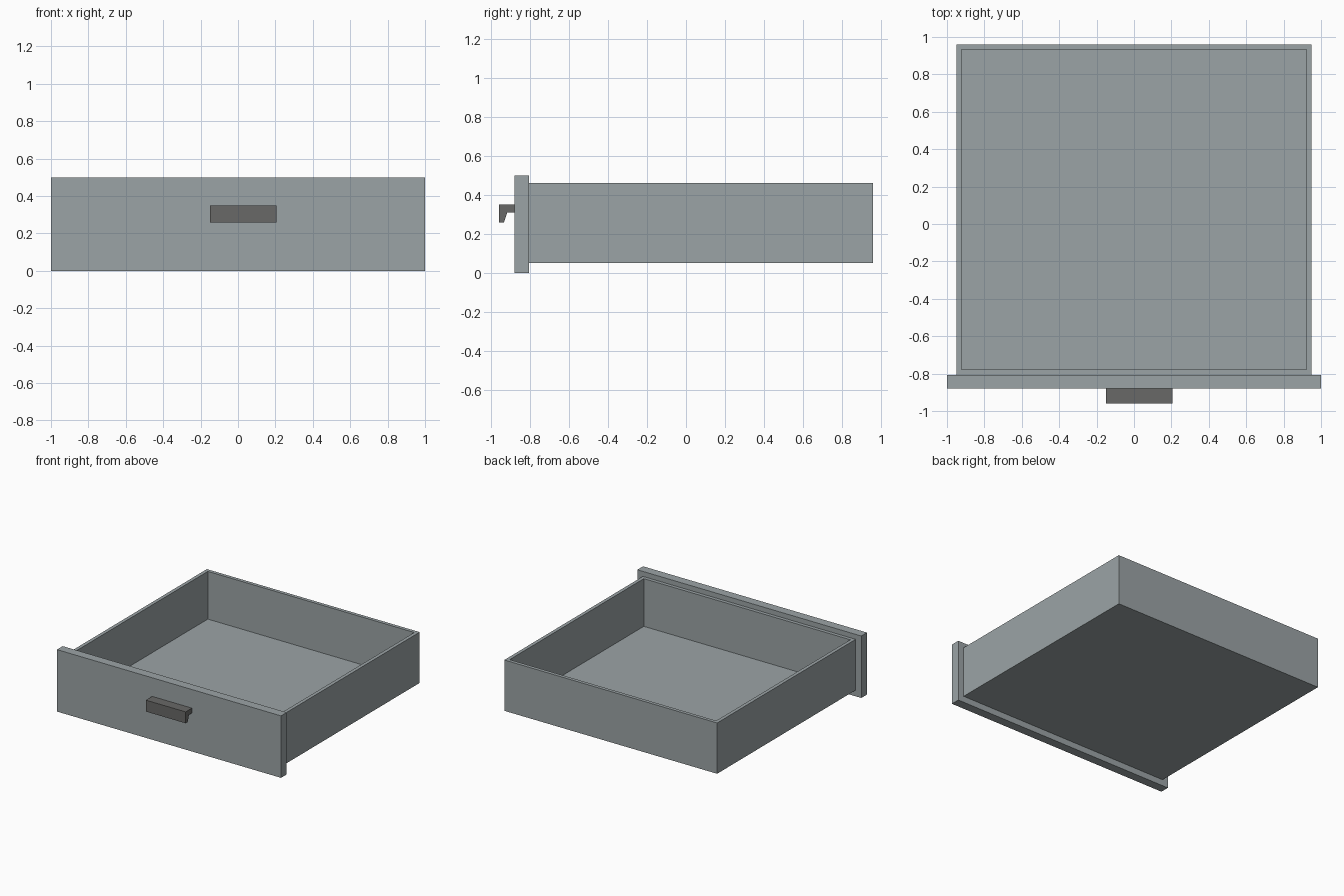
import bpy, bmesh

if "Cube" in bpy.data.objects:
    bpy.data.objects.remove(bpy.data.objects["Cube"])


def material(name, rgb):
    m = bpy.data.materials.new(name)
    m.diffuse_color = (*rgb, 1)
    m.use_nodes = True
    m.node_tree.nodes["Principled BSDF"].inputs["Base Color"].default_value = m.diffuse_color
    return m


grey = material("painted grey", (0.33, 0.37, 0.38))
dark = material("dark metal", (0.14, 0.14, 0.135))


def finish(bm, name, mat):
    bmesh.ops.recalc_face_normals(bm, faces=bm.faces)
    me = bpy.data.meshes.new(name)
    bm.to_mesh(me)
    bm.free()
    me.materials.append(mat)
    ob = bpy.data.objects.new(name, me)
    bpy.context.collection.objects.link(ob)
    return ob


def box(bm, lo, hi):
    verts = bmesh.ops.create_cube(bm, size=1)["verts"]
    for v in verts:
        for i in range(3):
            v.co[i] = hi[i] if v.co[i] > 0 else lo[i]
    return verts


# Drawer tray: a box whose top face is inset and pushed down to the floor
bm = bmesh.new()
box(bm, (-0.95, -0.807, 0.05), (0.95, 0.96, 0.46))
bm.normal_update()
top = max(bm.faces, key=lambda f: f.calc_center_median().z)
bmesh.ops.inset_region(bm, faces=[top], thickness=0.04)
inner = bmesh.ops.extrude_face_region(bm, geom=[top])["geom"]
for v in inner:
    if isinstance(v, bmesh.types.BMVert):
        v.co.z = 0.075
if top.is_valid:
    bmesh.ops.delete(bm, geom=[top], context='FACES_ONLY')
finish(bm, "drawer_tray", grey)

# Front panel, overhanging the tray
bm = bmesh.new()
box(bm, (-1, -0.88, 0), (1, -0.807, 0.5))
finish(bm, "front_panel", grey)

# Pull handle: hooked profile (y, z) extruded along x
profile = [(-0.88, 0.35), (-0.96, 0.35), (-0.96, 0.258),
           (-0.935, 0.258), (-0.918, 0.31), (-0.88, 0.31)]
bm = bmesh.new()
face = bm.faces.new([bm.verts.new((-0.15, y, z)) for y, z in profile])
ext = bmesh.ops.extrude_face_region(bm, geom=[face])["geom"]
for v in ext:
    if isinstance(v, bmesh.types.BMVert):
        v.co.x = 0.205
finish(bm, "pull_handle", dark)
